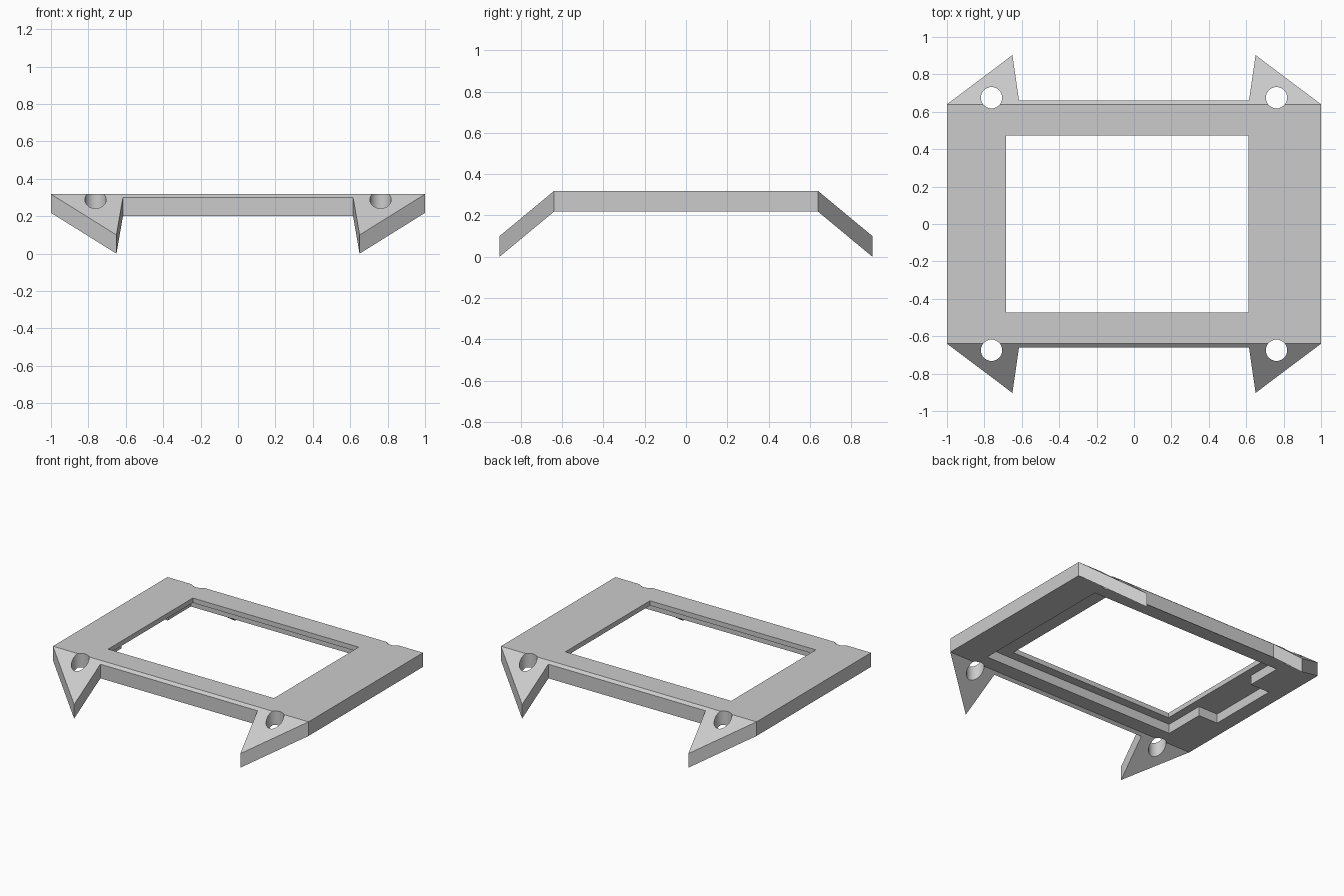
import bpy
import bmesh

cube = bpy.data.objects.get("Cube")
if cube:
    bpy.data.objects.remove(cube, do_unlink=True)

TOP, THICK, FOLD, SLOPE = 0.318, 0.10, 0.64, 0.829

grey = bpy.data.materials.new("light grey")
grey.use_nodes = True
COLOUR = (0.6, 0.6, 0.6, 1)
grey.diffuse_color = COLOUR
grey.node_tree.nodes["Principled BSDF"].inputs["Base Color"].default_value = COLOUR


def prism(name, outline, low, high):
    """Solid between two height functions over a plan outline."""
    bm = bmesh.new()
    bottom = [bm.verts.new((x, y, low(y))) for x, y in outline]
    upper = [bm.verts.new((x, y, high(y))) for x, y in outline]
    bm.faces.new(bottom[::-1])
    bm.faces.new(upper)
    n = len(outline)
    for i in range(n):
        j = (i + 1) % n
        bm.faces.new((bottom[i], bottom[j], upper[j], upper[i]))
    bmesh.ops.recalc_face_normals(bm, faces=bm.faces[:])
    mesh = bpy.data.meshes.new(name)
    bm.to_mesh(mesh)
    bm.free()
    mesh.materials.append(grey)
    obj = bpy.data.objects.new(name, mesh)
    bpy.context.collection.objects.link(obj)
    return obj


def flat(z):
    return lambda y: z


def rect(x0, x1, y0, y1):
    return [(x0, y0), (x1, y0), (x1, y1), (x0, y1)]


def cut(obj, cutter):
    cutter.hide_render = True
    mod = obj.modifiers.new("cut", 'BOOLEAN')
    mod.operation = 'DIFFERENCE'
    mod.solver = 'EXACT'
    mod.object = cutter
    bpy.context.view_layer.objects.active = obj
    bpy.ops.object.modifier_apply(modifier=mod.name)


# Flat frame plate
plate = prism("frame_plate", rect(-1, 1, -FOLD, FOLD), flat(TOP - THICK), flat(TOP))

# Sloping flanges: two pointed ears joined by a narrow strip
half = [(1, FOLD), (0.65, 0.903), (0.615, 0.66)]
outline = half + [(-x, y) for x, y in reversed(half)]
flanges = []
for side, label in ((-1, "front_flange"), (1, "back_flange")):
    flanges.append(prism(label, [(x, side * y) for x, y in outline],
                         lambda y: TOP - THICK - SLOPE * (abs(y) - FOLD),
                         lambda y: TOP - SLOPE * (abs(y) - FOLD)))

# Window opening, and the underside pocket with its side notch
pocket = [(0.777, -0.536), (0.777, 0.536), (-0.744, 0.536), (-0.744, 0.278),
          (-0.895, 0.278), (-0.895, -0.238), (-0.744, -0.238), (-0.744, -0.536)]
cutters = [prism("pocket_cutter", pocket, flat(0.1), flat(0.284)),
           prism("window_cutter", rect(-0.685, 0.613, -0.473, 0.473), flat(0), flat(0.5))]
for cutter in cutters:
    cut(plate, cutter)

# Vertical screw holes across the folds
for sx in (-1, 1):
    for sy, flange in zip((-1, 1), flanges):
        bpy.ops.mesh.primitive_cylinder_add(vertices=40, radius=0.057, depth=1,
                                            location=(sx * 0.762, sy * 0.675, 0.25))
        hole = bpy.context.object
        hole.name = "hole_cutter"
        hole.data.materials.append(grey)
        cut(plate, hole)
        cut(flange, hole)
        cutters.append(hole)

for cutter in cutters:
    bpy.data.objects.remove(cutter, do_unlink=True)

# Smooth hole walls, sharp everywhere else
bpy.ops.object.select_all(action='DESELECT')
for obj in [plate] + flanges:
    obj.select_set(True)
bpy.context.view_layer.objects.active = plate
bpy.ops.object.shade_smooth_by_angle(angle=0.4)
